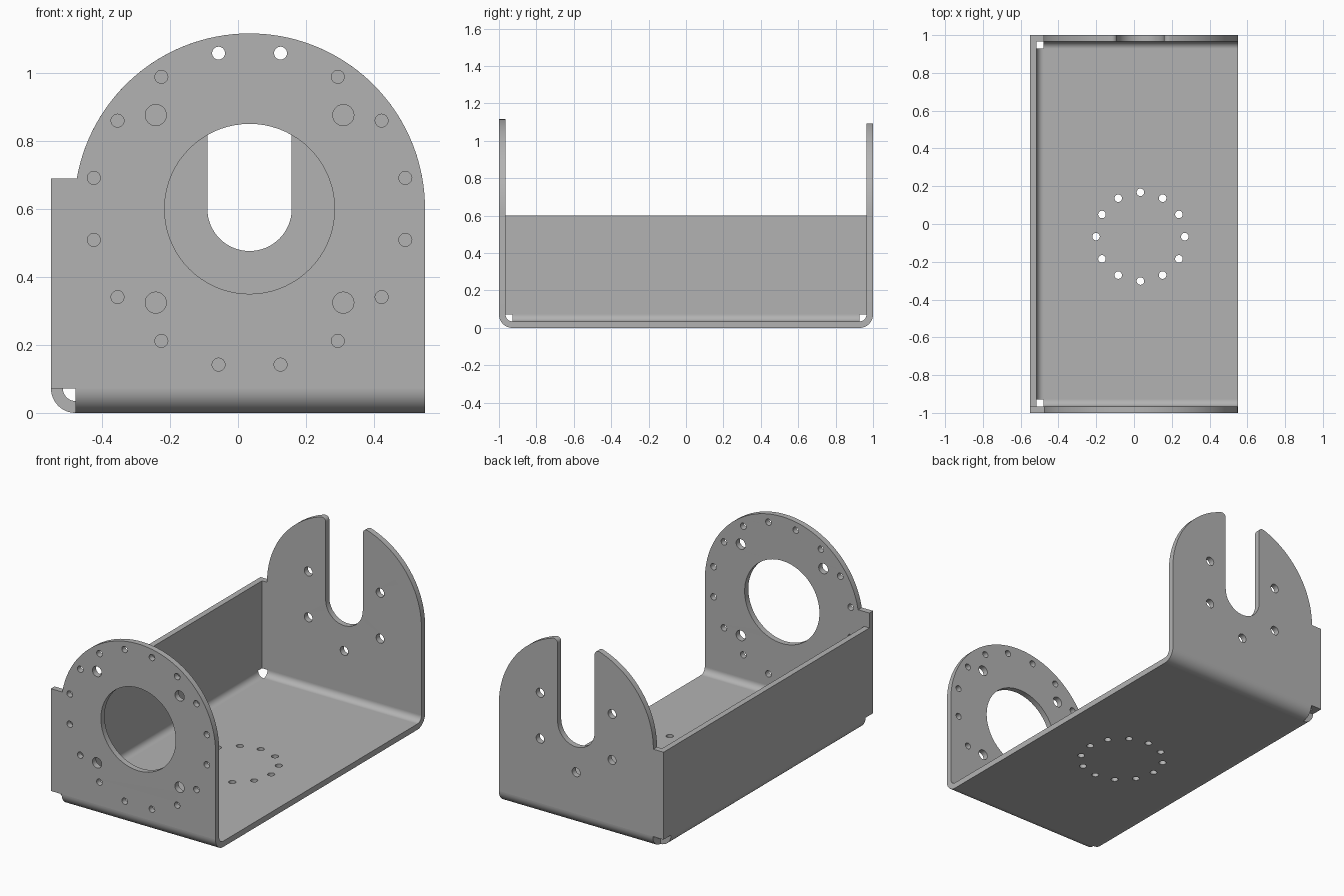
import bpy, bmesh
from math import sin, cos, pi, radians, sqrt, atan2
from mathutils import Matrix, Vector

cube = bpy.data.objects.get("Cube")
if cube:
    bpy.data.objects.remove(cube, do_unlink=True)

steel = bpy.data.materials.new("grey steel")
steel.use_nodes = True
GREY = (0.45, 0.45, 0.45, 1)
steel.diffuse_color = GREY
bsdf = next(n for n in steel.node_tree.nodes if n.type == 'BSDF_PRINCIPLED')
bsdf.inputs["Base Color"].default_value = GREY

T = 0.035            # sheet thickness
BEND = 0.072         # outer bend radius
HX, HY = 0.55, 1.0   # half width and half length
CX, CZ = 0.034, 0.6  # axis of the round end plates
RAD = HX - CX        # end plate radius
X, Y, Z = Vector((1, 0, 0)), Vector((0, 1, 0)), Vector((0, 0, 1))


def arc(cx, cy, r, a0, a1, n):
    """Points along an arc, angles in degrees."""
    angles = [radians(a0 + (a1 - a0) * i / n) for i in range(n + 1)]
    return [(cx + r * cos(a), cy + r * sin(a)) for a in angles]


def circle(cx, cy, r, n=28):
    return arc(cx, cy, r, 0, 360, n)[:-1]


def hole_ring(cx, cy, ring, r, angles):
    return [circle(cx + ring * cos(radians(a)), cy + ring * sin(radians(a)), r)
            for a in angles]


def sheet(name, outline, holes, u, v, origin, depth):
    """Cut sheet: outline with holes in the u-v plane, centred on origin."""
    curve = bpy.data.curves.new(name, 'CURVE')
    curve.dimensions, curve.fill_mode = '2D', 'BOTH'
    curve.extrude = depth / 2
    for loop in [outline] + holes:
        spline = curve.splines.new('POLY')
        spline.points.add(len(loop) - 1)
        for p, (a, b) in zip(spline.points, loop):
            p.co = (a, b, 0, 1)
        spline.use_cyclic_u = True
    temp = bpy.data.objects.new(name + " curve", curve)
    bpy.context.collection.objects.link(temp)
    bpy.context.view_layer.update()
    deps = bpy.context.evaluated_depsgraph_get()
    mesh = bpy.data.meshes.new_from_object(temp.evaluated_get(deps))
    bpy.data.objects.remove(temp, do_unlink=True)
    bpy.data.curves.remove(curve)
    frame = Matrix((u, v, u.cross(v))).transposed().to_4x4()
    mesh.transform(Matrix.Translation(origin) @ frame)
    bm = bmesh.new()
    bm.from_mesh(mesh)
    bmesh.ops.remove_doubles(bm, verts=bm.verts, dist=0.0001)
    bmesh.ops.recalc_face_normals(bm, faces=bm.faces)
    bm.to_mesh(mesh)
    bm.free()
    mesh.materials.clear()
    mesh.materials.append(steel)
    mesh.name = name
    obj = bpy.data.objects.new(name, mesh)
    bpy.context.collection.objects.link(obj)
    bpy.ops.object.select_all(action='DESELECT')
    obj.select_set(True)
    bpy.context.view_layer.objects.active = obj
    bpy.ops.object.shade_smooth_by_angle(angle=radians(30))
    return obj


def bend_profile(edge):
    """Quarter bend in the corner at u = edge (negative), v = 0."""
    c = edge + BEND
    return (arc(c, BEND, BEND, 180, 270, 14)
            + arc(c, BEND, BEND - T, 270, 180, 14))


# Floor with a ring of twelve holes
x0, y1 = -HX + BEND, HY - BEND
floor_outline = [(x0, -y1), (HX, -y1), (HX, y1), (x0, y1)]
sheet("floor", floor_outline,
      hole_ring(CX, -0.067, 0.235, 0.02, range(0, 360, 30)),
      X, Y, Z * T / 2, T)

# Side wall and its bend
yw = HY - T
sheet("side_wall", [(-yw, BEND), (yw, BEND), (yw, CZ), (-yw, CZ)], [],
      Y, Z, X * (T / 2 - HX), T)
sheet("side_bend", bend_profile(-HX), [], X, Z, Vector(), 2 * y1)

# Front and back bends
for name, side in (("front_bend", 1), ("back_bend", -1)):
    sheet(name, bend_profile(-HY), [], Y * side, Z,
          X * (x0 + HX) / 2, HX - x0)

# Front plate: round top with a square tab, bearing opening and bolt holes
tab = 0.69
foot = [(-HX, BEND), (HX, BEND)]
front_outline = foot + arc(CX, CZ, RAD, 0, 170, 64) + [(-HX, tab)]
front_holes = [circle(CX, CZ, 0.25, 72)]
front_holes += hole_ring(CX, CZ, 0.467, 0.019, [11.25 + 22.5 * i for i in range(16)])
front_holes += hole_ring(CX, CZ, 0.39, 0.031, range(45, 360, 90))
sheet("front_plate", front_outline, front_holes, X, Z, Y * (T / 2 - HY), T)

# Back plate: open slot with rounded lips and five holes
SLOT, LIP = 0.124, 0.025
lip_x = SLOT + LIP
lip_z = sqrt((RAD - LIP) ** 2 - lip_x ** 2)
turn = atan2(lip_z, lip_x) * 180 / pi
back_outline = (foot + arc(CX, CZ, RAD, 0, turn, 32)
                + arc(CX + lip_x, CZ + lip_z, LIP, turn, 180, 8)[1:]
                + arc(CX, CZ, SLOT, 0, -180, 32)
                + arc(CX - lip_x, CZ + lip_z, LIP, 0, 180 - turn, 8)
                + arc(CX, CZ, RAD, 180 - turn, 180, 32)[1:]
                + [(-HX, CZ)])
sheet("back_plate", back_outline,
      hole_ring(CX, CZ, 0.277, 0.027, (30, 150, 210, 270, 330)),
      X, Z, Y * (HY - T / 2), T)
